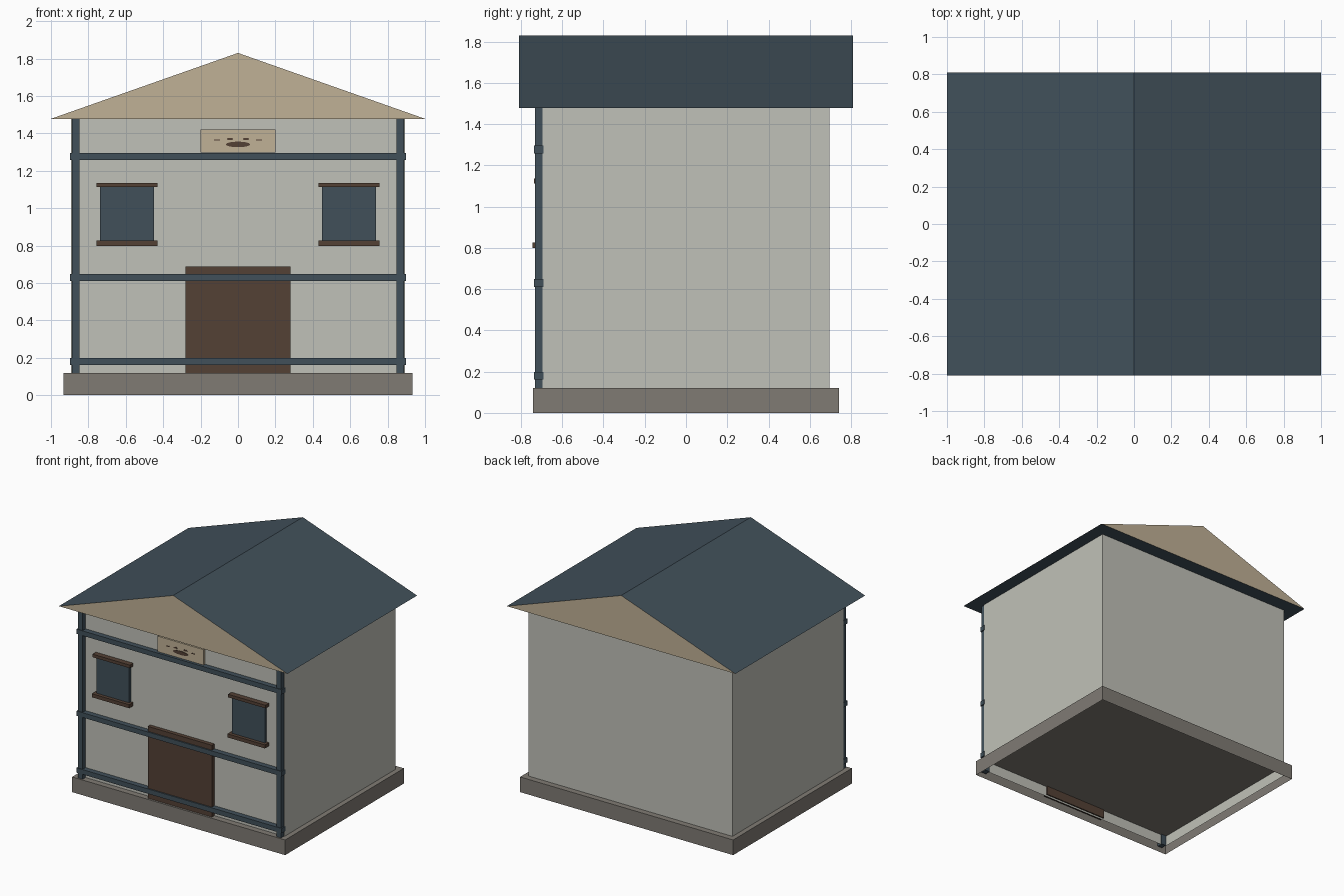
import bpy
import bmesh
from mathutils import Vector

cube = bpy.data.objects.get("Cube")
if cube:
    bpy.data.objects.remove(cube, do_unlink=True)


def material(name, rgb):
    linear = [((c / 255 + 0.055) / 1.055) ** 2.4 for c in rgb] + [1.0]
    mat = bpy.data.materials.new(name)
    mat.use_nodes = True
    mat.diffuse_color = linear
    mat.node_tree.nodes["Principled BSDF"].inputs["Base Color"].default_value = linear
    return mat


PLASTER = material("plaster", (192, 193, 184))
SLATE = material("slate blue", (65, 80, 90))
STONE = material("stone grey", (128, 123, 116))
TAN = material("tan wood", (192, 177, 150))
BROWN = material("dark brown wood", (84, 65, 53))


def finish(name, bm, *mats):
    bmesh.ops.recalc_face_normals(bm, faces=bm.faces)
    mesh = bpy.data.meshes.new(name)
    bm.to_mesh(mesh)
    bm.free()
    for mat in mats:
        mesh.materials.append(mat)
    obj = bpy.data.objects.new(name, mesh)
    bpy.context.collection.objects.link(obj)
    return obj


def box(name, mat, x, y, z, open_bottom=False, open_top=False):
    """Box from (min, max) ranges, optionally without its bottom or top."""
    bm = bmesh.new()
    bmesh.ops.create_cube(bm, size=1)
    for v in bm.verts:
        v.co = Vector([r[0] if c < 0 else r[1] for c, r in zip(v.co, (x, y, z))])
    bm.normal_update()
    drop = [f for f in bm.faces if (open_bottom and f.normal.z < -0.5)
            or (open_top and f.normal.z > 0.5)]
    bmesh.ops.delete(bm, geom=drop, context='FACES')
    return finish(name, bm, mat)


def mirrored(side, a, b):
    return (a, b) if side > 0 else (-b, -a)


def disc(name, mat, x, z, rx, rz, y, depth=0.004):
    """Thin oval plate facing the front."""
    bm = bmesh.new()
    bmesh.ops.create_cone(bm, cap_ends=True, segments=16, radius1=1, radius2=1, depth=1)
    for v in bm.verts:
        v.co = Vector((x + v.co.x * rx, y + v.co.z * depth, z + v.co.y * rz))
    return finish(name, bm, mat)


WALL_Y = 0.695
EAVES = 1.478
FOOT = 0.035

# Hollow foundation and wall shell sunk into it
box("foundation", STONE, (-0.932, 0.932), (-0.742, 0.742), (0, 0.12), open_bottom=True)
box("walls", PLASTER, (-0.893, 0.893), (-WALL_Y, WALL_Y), (FOOT, EAVES),
    open_bottom=True, open_top=True)

# Gabled roof: a prism with tan gable ends
bm = bmesh.new()
outline = [(-1, EAVES), (1, EAVES), (0, 1.83)]
gable = bm.faces.new([bm.verts.new((x, -0.81, z)) for x, z in outline])
ext = bmesh.ops.extrude_face_region(bm, geom=[gable], use_keep_orig=True)
bmesh.ops.translate(bm, vec=(0, 1.62, 0),
                    verts=[g for g in ext["geom"] if isinstance(g, bmesh.types.BMVert)])
bm.normal_update()
for f in bm.faces:
    f.material_index = int(abs(f.normal.y) > 0.5)
finish("roof", bm, SLATE, TAN)

# Front timber frame
for level, z in (("lower", 0.18), ("middle", 0.63), ("upper", 1.277)):
    box(level + "_beam", SLATE, (-0.897, 0.897), (-0.736, -0.69), (z - 0.019, z + 0.019))

for side, label in ((1, "left"), (-1, "right")):
    box(label + "_post", SLATE, mirrored(side, 0.847, 0.888), (-0.731, -0.685), (FOOT, EAVES))
    # Window with lintel and sill
    box(label + "_window", SLATE, mirrored(side, 0.45, 0.737), (-0.718, -0.69), (0.825, 1.115))
    wide = mirrored(side, 0.43, 0.757)
    box(label + "_window_lintel", BROWN, wide, (-0.737, -0.69), (1.112, 1.136))
    box(label + "_window_sill", BROWN, wide, (-0.745, -0.69), (0.798, 0.826))

# Door
box("door", BROWN, (-0.28, 0.28), (-0.726, -0.685), (0.05, 0.688))

# Sign board with a simple carved ornament
box("sign_board", TAN, (-0.2, 0.2), (-0.718, -0.69), (1.298, 1.42))
disc("ornament_center", BROWN, 0, 1.341, 0.065, 0.015, -0.719)
for side, label in ((1, "left"), (-1, "right")):
    disc(label + "_ornament_dot", BROWN, side * 0.043, 1.37, 0.017, 0.006, -0.719)
    box(label + "_ornament_dash", BROWN, mirrored(side, 0.095, 0.127),
        (-0.721, -0.717), (1.361, 1.367))
